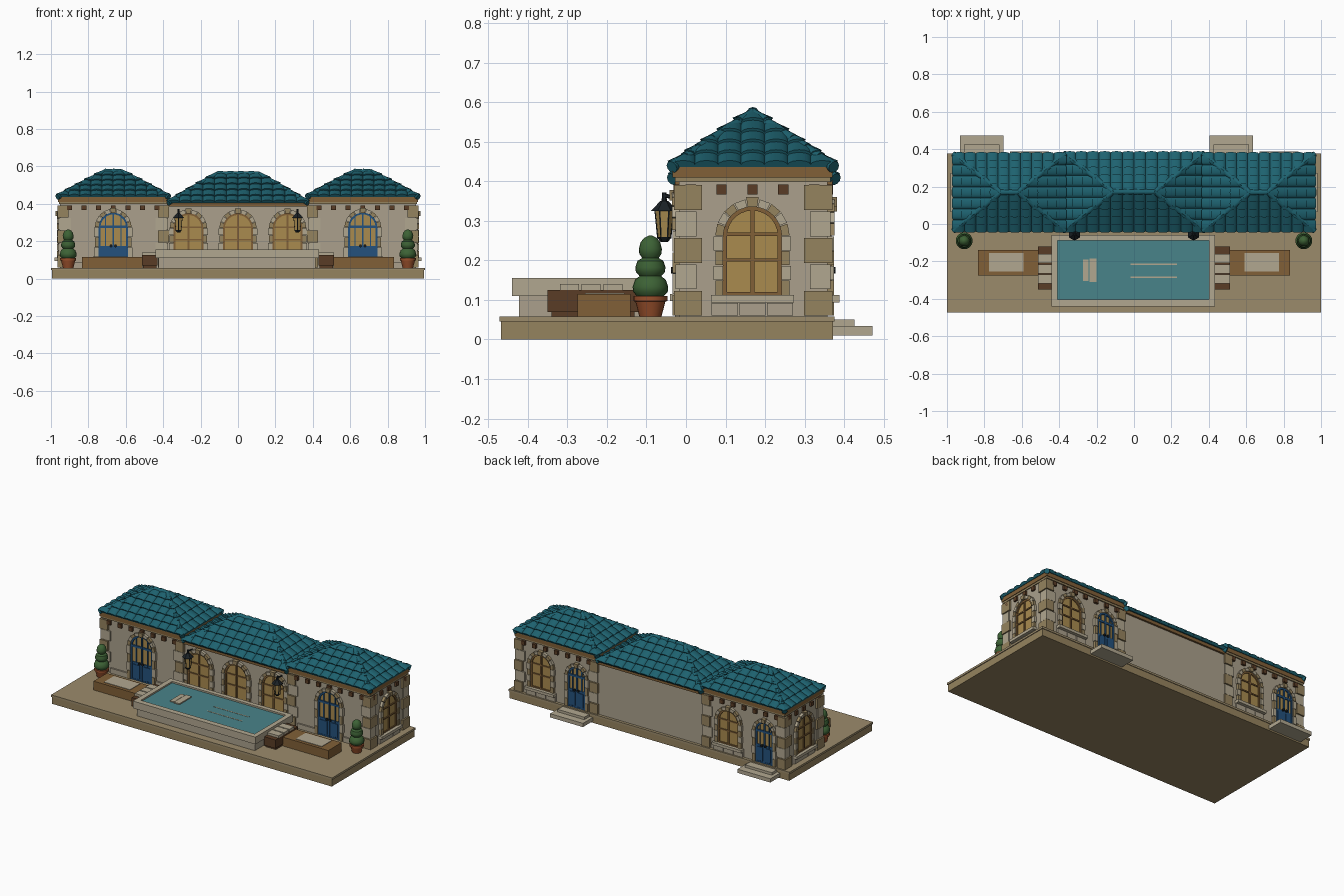
import bpy, bmesh
from math import pi, sin, cos
from mathutils import Vector, Matrix

if "Cube" in bpy.data.objects:
    bpy.data.objects.remove(bpy.data.objects["Cube"])

I = Matrix.Identity(4)
COL = dict(stone=0xA99F8B, tan=0x94825F, slab=0x9A8A6B, light=0xB0A68F, dark=0x5A3F2A, wood=0x80603A,
           glass=0xA88A50, blue=0x28527C, roof=0x23626F, water=0x4A8288, black=0x20262A,
           green=0x3F6238, clay=0x96502F)
parts, mats = {}, {}


def P(name, col):
    if name not in parts:
        parts[name] = (bmesh.new(), col)
    return parts[name][0]


def box(name, col, x0, x1, y0, y1, z0, z1, m=I):
    t = Matrix.Translation(((x0 + x1) / 2, (y0 + y1) / 2, (z0 + z1) / 2))
    s = Matrix.Diagonal((abs(x1 - x0), abs(y1 - y0), abs(z1 - z0), 1))
    bmesh.ops.create_cube(P(name, col), size=1, matrix=m @ t @ s)


def prism(name, col, pts, y0, y1, m=I):
    """Extrude an xz outline from y0 to y1."""
    bm = P(name, col)
    a = [bm.verts.new(m @ Vector((x, y0, z))) for x, z in pts]
    b = [bm.verts.new(m @ Vector((x, y1, z))) for x, z in pts]
    fs = [bm.faces.new(a), bm.faces.new(b[::-1])]
    for i in range(len(a)):
        j = (i + 1) % len(a)
        fs.append(bm.faces.new((a[j], a[i], b[i], b[j])))
    bmesh.ops.recalc_face_normals(bm, faces=fs)


def rod(name, col, p, q, r1, r2, n=8):
    p, q = Vector(p), Vector(q)
    rot = (q - p).to_track_quat('Z', 'Y').to_matrix().to_4x4()
    bmesh.ops.create_cone(P(name, col), cap_ends=True, segments=n, radius1=r1, radius2=r2,
                          depth=(q - p).length, matrix=Matrix.Translation((p + q) / 2) @ rot)


def lathe(name, col, x, y, prof, n=20):
    bm = P(name, col)
    rings = [[bm.verts.new((x + r * cos(2 * pi * k / n), y + r * sin(2 * pi * k / n), z))
              for k in range(n)] for r, z in prof]
    for a, b in zip(rings, rings[1:]):
        for k in range(n):
            j = (k + 1) % n
            bm.faces.new((a[k], a[j], b[j], b[k]))
    bm.faces.new(rings[0][::-1])
    bm.faces.new(rings[-1])


def arc(r, z, n=14):
    return [(r * cos(pi * k / n), z + r * sin(pi * k / n)) for k in range(n + 1)]


def opening(kind, x, y, ang, hw, zb, zs):
    """Arched door or window; local -y points out of the wall."""
    m = Matrix.Translation((x, y, 0)) @ Matrix.Rotation(ang, 4, 'Z')
    fc = 'blue' if kind == 'door' else 'wood'
    fn = kind + '_frame'
    prism('window_glass', 'glass', [(hw, zb)] + arc(hw, zs) + [(-hw, zb)], -.003, .004, m)
    out, inn = arc(hw, zs), arc(hw - .01, zs)
    for i in range(14):
        prism(fn, fc, [inn[i], out[i], out[i + 1], inn[i + 1]], -.010, 0, m)
    for s in (-1, 1):
        box(fn, fc, s * hw, s * (hw - .01), -.010, 0, zb, zs, m)
    box(fn, fc, -.005, .005, -.010, 0, zb, zs + hw, m)
    zm = zs - .005 if kind == 'door' else (zb + zs) / 2 + .01
    for z in (zb, zm, zs):
        box(fn, fc, -hw, hw, -.009, 0, z, z + .008, m)
    if kind == 'door':
        box(fn, fc, -hw, hw, -.007, 0, zb, zb + .115, m)
        for s in (-1, 1):
            box('door_panel', fc, s * .012, s * (hw - .015), -.011, 0, zb + .015, zb + .1, m)
            box(fn, fc, s * hw * .52 - .003, s * hw * .52 + .003, -.009, 0, zb, zs + hw * .8, m)
            p = m @ Vector((s * .012, -.01, zb + .115))
            rod('door_handle', 'black', p, m @ Vector((s * .012, -.02, zb + .115)), .008, .008)
    # stone surround: jamb blocks, voussoirs, keystone
    ro, n = hw + .02, 9
    for s in (-1, 1):
        for i in range(4):
            h = (zs - zb) / 4
            box('jamb_light' if i % 2 else 'jamb_tan', 'light' if i % 2 else 'tan', s * hw,
                s * (ro + .004 * (i % 2)), -.016, 0, zb + i * h + .001, zb + (i + 1) * h - .001, m)
    for i in range(n):
        a, b, r = pi * i / n + .015, pi * (i + 1) / n - .015, ro + (.006 if i == n // 2 else 0)
        prism('voussoir_light' if i % 2 else 'voussoir_tan', 'light' if i % 2 else 'tan',
              [(q * cos(t), zs + q * sin(t)) for q, t in ((hw, a), (r, a), (r, b), (hw, b))],
              -.024 if i == n // 2 else -.017, 0, m)
    if kind == 'window':
        box('window_sill', 'light', -ro - .011, ro + .011, -.03, 0, zb - .018, zb, m)
        for i in (-1, 0, 1):
            box('plinth_block', 'stone', i * .07 - .033, i * .07 + .033, -.012, 0, .06, zb - .02, m)


def roof(tag, x0, x1, y0, y1, z0, z1, rh):
    """Hipped roof: solid core, barrel tiles clipped to each slope, hip caps."""
    cx, cy = (x0 + x1) / 2, (y0 + y1) / 2
    c = [Vector(p) for p in ((x0, y0, z0), (x1, y0, z0), (x1, y1, z0), (x0, y1, z0))]
    L, R = Vector((cx - rh, cy, z1)), Vector((cx + rh, cy, z1))
    bm = P('roof_core_' + tag, 'roof')
    v = [bm.verts.new(p) for p in c + [L, R]]
    for f in ((0, 1, 5, 4), (1, 2, 5), (2, 3, 4, 5), (3, 0, 4), (3, 2, 1, 0)):
        bm.faces.new([v[i] for i in f])
    for k, (A, B, TA, TB) in enumerate(((c[0], c[1], L, R), (c[1], c[2], R, R),
                                        (c[2], c[3], R, L), (c[3], c[0], L, L))):
        bm = P(f'roof_tiles_{tag}_{k}', 'roof')
        u = (B - A).normalized()
        s = (TA - A) - u * (TA - A).dot(u)
        S, vd = s.length, s.normalized()
        nrm = u.cross(vd)
        cols, rows = round((B - A).length / .06), 5
        w, d = (B - A).length / cols, S / rows
        for i in range(cols):
            for r in range(rows):
                up = (r + 1) * d + (.008 if r < rows - 1 else 0)
                lo, hi = [], []
                for q in range(7):
                    t = pi * q / 6
                    e = A + u * (i + .5 - .5 * cos(t)) * w
                    lo.append(bm.verts.new(e + vd * (r * d) + nrm * (.012 * sin(t) + .007)))
                    hi.append(bm.verts.new(e + vd * up + nrm * (.010 * sin(t))))
                for q in range(6):
                    bm.faces.new((lo[q], lo[q + 1], hi[q + 1], hi[q]))
                foot = [bm.verts.new(A + u * (i + f) * w + vd * (r * d)) for f in (1, 0)]
                bm.faces.new(foot + lo)
        for O, T, inner in ((A, TA, True), (B, TB, False)):
            h = T - O
            bmesh.ops.bisect_plane(bm, geom=bm.verts[:] + bm.edges[:] + bm.faces[:], plane_co=O,
                                   plane_no=(h.y, -h.x, 0), clear_inner=inner, clear_outer=not inner)
    for a, b in ((c[0], L), (c[3], L), (c[1], R), (c[2], R), (L, R)):
        n = max(2, round((b - a).length / .06))
        for i in range(n):
            rod('hip_caps_' + tag, 'roof', a.lerp(b, i / n), a.lerp(b, (i + 1.1) / n), .016, .012, 10)


# terrace
box('terrace_base', 'tan', -.995, .995, -.468, .372, 0, .045)
box('terrace_top', 'slab', -1, 1, -.472, .376, .045, .058)

# central hall
YF, YB = -.018, .358
box('hall_wall', 'stone', -.39, .39, -.01, YB, .05, .405)
box('hall_cornice', 'wood', -.38, .38, -.028, .37, .385, .405)
for x in (-.265, 0, .265):
    opening('window', x, -.01, 0, .08, .115, .27)
roof('hall', -.375, .375, -.035, .378, .405, .56, .11)

# two wings
for sx, tag in ((-1, 'left'), (1, 'right')):
    cx = sx * .667
    x0, x1 = cx - .285, cx + .285
    box('wing_wall', 'stone', x0, x1, YF, YB, .05, .42)
    box('wing_cornice_low', 'tan', x0 - .006, x1 + .006, YF - .01, YB + .008, .398, .412)
    box('wing_cornice', 'wood', x0 - .01, x1 + .01, YF - .016, YB + .012, .41, .437)
    roof(tag, cx - .298, cx + .298, -.036, .374, .436, .572, .045)
    # corner quoins
    for qx, dx in ((x0, 1), (x1, -1)):
        for qy, dy in ((YF, 1), (YB, -1)):
            for i in range(5):
                o, e = i % 2, .012 - .004 * (i % 2)
                z = .06 + i * .067
                box('quoin_light' if o else 'quoin_tan', 'light' if o else 'tan', qx - dx * e,
                    qx + dx * (.045 + .014 * o), qy - dy * e, qy + dy * (.059 - .014 * o), z, z + .063)
    # corbels
    for i in range(7):
        x = cx + (i - 3) * .078
        for y in (YF, YB):
            box('corbel', 'dark', x - .013, x + .013, y - .014, y + .014, .366, .392)
    xo = sx * .952
    for i in range(5):
        y = .168 + (i - 2) * .078
        box('corbel', 'dark', xo - .012, xo + .012, y - .013, y + .013, .366, .392)
    # openings
    opening('door', sx * .667, YF, 0, .078, .06, .275)
    opening('window', xo, .168, sx * pi / 2, .074, .112, .262)
    bd = cx - .147
    opening('door', bd, YB, pi, .062, .06, .262)
    opening('window', cx + .108, YB, pi, .074, .112, .262)
    # plinths and back steps
    for s in (-1, 1):
        box('wing_plinth', 'stone', cx + s * .1, cx + s * .225, YF - .01, YF, .058, .09)
    box('back_step_low', 'light', bd - .117, bd + .117, .36, .472, .01, .034)
    box('back_step_high', 'light', bd - .095, bd + .095, .36, .426, .034, .05)

    # bench with inlay, and steps beside the pool
    xs = sorted((sx * .51, sx * .835))
    box('bench', 'wood', *xs, -.275, -.14, .058, .115)
    xs = sorted((sx * .59, sx * .775))
    box('bench_inlay', 'light', *xs, -.255, -.155, .11, .118)
    xs = sorted((sx * .43, sx * .512))
    box('pool_step', 'dark', *xs, -.35, -.12, .07, .125)
    box('pool_step_foot', 'dark', xs[0] + .005, xs[1] - .005, -.34, -.13, .057, .07)
    for i in range(3):
        y = -.295 + i * .055
        box('step_cushion', 'light', *xs, y - .024, y + .024, .125, .14)

    # potted topiary
    px, py = sx * .908, -.09
    lathe('pot', 'clay', px, py, [(.028, .058), (.038, .096), (.043, .097), (.043, .11), (.036, .11)])
    prof = []
    for zb, h, r in ((.108, .06, .045), (.160, .054, .038), (.206, .055, .029)):
        prof += [(r * .72, zb), (r * .97, zb + h * .2), (r, zb + h * .42), (r * .86, zb + h * .72)]
    lathe('topiary', 'green', px, py, prof + [(.016, .257), (.004, .263)])

    # wall lantern
    lx, ly = sx * .318, -.055
    rod('lantern_glass', 'glass', (lx, ly, .258), (lx, ly, .325), .016, .023, 6)
    rod('lantern_base', 'black', (lx, ly, .247), (lx, ly, .259), .010, .019, 6)
    rod('lantern_cap', 'black', (lx, ly, .325), (lx, ly, .350), .034, .010, 6)
    rod('lantern_finial', 'black', (lx, ly, .348), (lx, ly, .372), .007, .005, 6)
    rod('lantern_bracket', 'black', (lx, ly, .364), (lx, -.005, .355), .005, .005, 6)
    for k in range(6):
        a = k * pi / 3 + pi / 2
        rod('lantern_bars', 'black', (lx + .016 * cos(a), ly + .016 * sin(a), .256),
            (lx + .023 * cos(a), ly + .023 * sin(a), .327), .002, .002, 4)

# raised pool with coping, water and floats
box('pool_body', 'stone', -.425, .415, -.422, -.075, .057, .112)
for x0, x1, y0, y1 in ((-.44, .432, -.44, -.405), (-.44, .432, -.087, -.058),
                       (-.44, -.408, -.405, -.087), (.402, .432, -.405, -.087)):
    box('pool_coping', 'light', x0, x1, y0, y1, .11, .156)
box('pool_water', 'water', -.41, .404, -.407, -.085, .112, .146)
box('pool_float', 'light', -.272, -.242, -.305, -.19, .144, .152)
box('pool_float', 'light', -.239, -.2, -.31, -.185, .144, .153)
for y in (-.215, -.285):
    box('water_ripple', 'light', -.02, .23, y - .003, y + .003, .145, .1475)

# turn every part into an object
SMOOTH = ('roof_tiles', 'hip_caps', 'pot', 'topiary', 'door_handle')
for name, (bm, col) in parts.items():
    me = bpy.data.meshes.new(name)
    bm.to_mesh(me)
    bm.free()
    if col not in mats:
        mats[col] = bpy.data.materials.new(col)
        rgb = [((COL[col] >> s & 255) / 255) ** 2.2 for s in (16, 8, 0)]
        mats[col].diffuse_color = (*rgb, 1)
    me.materials.append(mats[col])
    ob = bpy.data.objects.new(name, me)
    bpy.context.collection.objects.link(ob)
    if name.startswith(SMOOTH):
        bpy.ops.object.select_all(action='DESELECT')
        ob.select_set(True)
        bpy.context.view_layer.objects.active = ob
        bpy.ops.object.shade_smooth_by_angle(angle=.7)

for m in bpy.data.materials:
    if m.users and not m.is_grease_pencil:
        m.use_nodes = True
        m.node_tree.nodes["Principled BSDF"].inputs["Base Color"].default_value = m.diffuse_color
